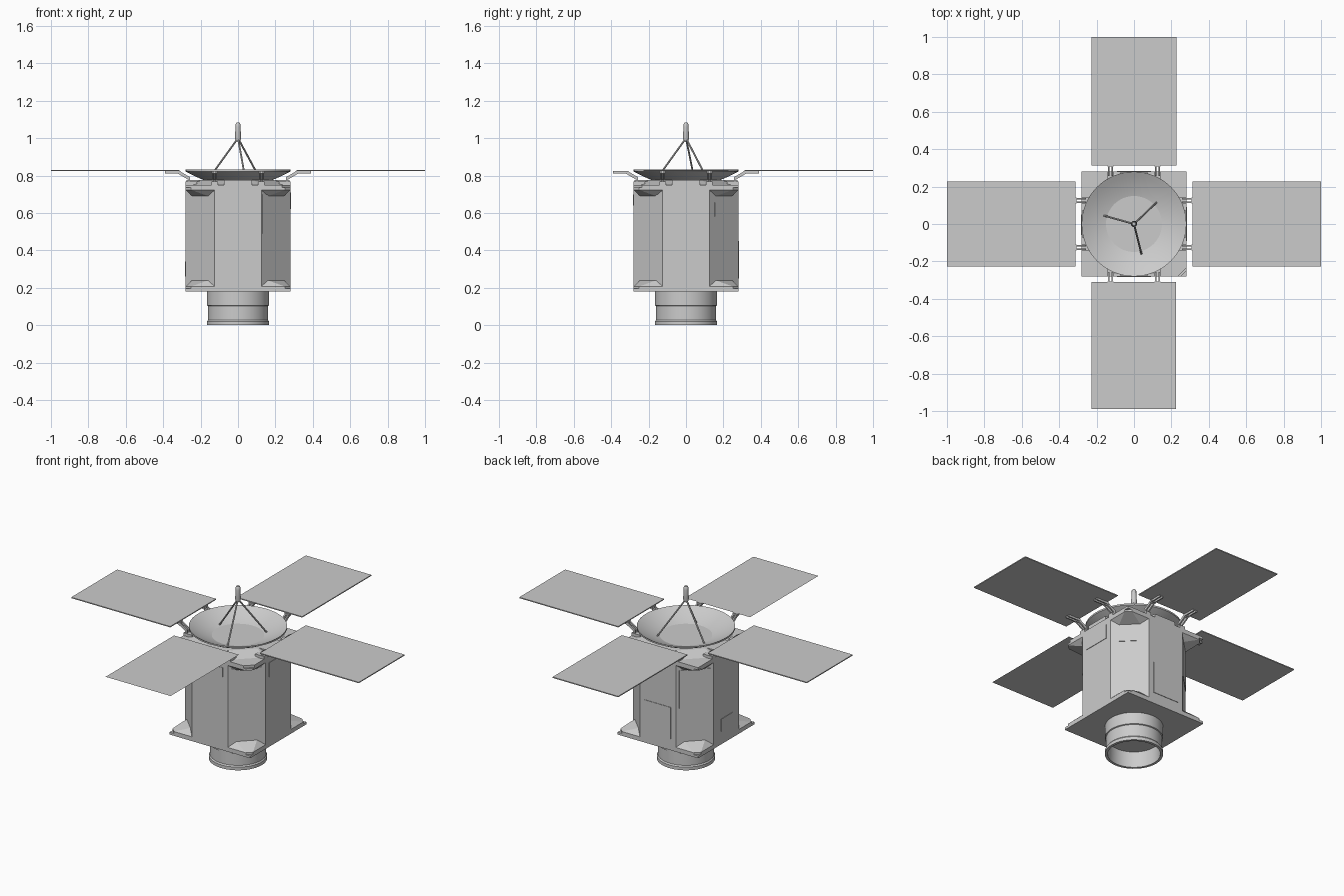
import bpy, bmesh, math
from mathutils import Matrix, Vector

if "Cube" in bpy.data.objects:
    bpy.data.objects.remove(bpy.data.objects["Cube"])

grey = bpy.data.materials.new("satin grey")
grey.use_nodes = True
tone = (0.6, 0.6, 0.6, 1)
grey.diffuse_color = tone
grey.node_tree.nodes["Principled BSDF"].inputs["Base Color"].default_value = tone

SIDES = ("front", "left", "back", "right")
TURN = [Matrix.Rotation(math.radians(90 * i), 4, "Z") for i in range(4)]


def finish(name, bm, turn=None, smooth=False):
    if turn:
        bm.transform(turn)
    bmesh.ops.recalc_face_normals(bm, faces=bm.faces)
    mesh = bpy.data.meshes.new(name)
    bm.to_mesh(mesh)
    bm.free()
    mesh.materials.append(grey)
    ob = bpy.data.objects.new(name, mesh)
    bpy.context.collection.objects.link(ob)
    if smooth:
        bpy.ops.object.select_all(action="DESELECT")
        ob.select_set(True)
        bpy.context.view_layer.objects.active = ob
        bpy.ops.object.shade_smooth_by_angle(angle=math.radians(35))
    return ob


def prism(name, outline, z0, z1):
    bm = bmesh.new()
    face = bm.faces.new([bm.verts.new((x, y, z0)) for x, y in outline])
    top = bmesh.ops.extrude_face_region(bm, geom=[face])["geom"]
    moved = [v for v in top if isinstance(v, bmesh.types.BMVert)]
    bmesh.ops.translate(bm, verts=moved, vec=(0, 0, z1 - z0))
    return finish(name, bm)


def hull(name, points, turn=None):
    bm = bmesh.new()
    for p in points:
        bm.verts.new(p)
    bmesh.ops.convex_hull(bm, input=bm.verts)
    return finish(name, bm, turn)


def box(name, x, y, z, turn=None):
    return hull(name, [(a, b, c) for a in x for b in y for c in z], turn)


def lathe(name, profile, steps=48, closed=False):
    bm = bmesh.new()
    verts = [bm.verts.new((r, 0, z)) for r, z in profile]
    edges = [bm.edges.new(p) for p in zip(verts, verts[1:])]
    if closed:
        edges.append(bm.edges.new((verts[-1], verts[0])))
    bmesh.ops.spin(bm, geom=verts + edges, axis=(0, 0, 1), cent=(0, 0, 0),
                   angle=math.tau, steps=steps)
    bmesh.ops.remove_doubles(bm, verts=bm.verts, dist=1e-5)
    return finish(name, bm, smooth=True)


def rod(name, start, end, radius, sides=8):
    a, b = Vector(start), Vector(end)
    bm = bmesh.new()
    bmesh.ops.create_cone(bm, cap_ends=True, segments=sides, radius1=radius,
                          radius2=radius, depth=(b - a).length)
    turn = Matrix.Translation((a + b) / 2) @ (b - a).to_track_quat("Z", "Y").to_matrix().to_4x4()
    return finish(name, bm, turn, smooth=True)


# Eight-sided body with square end plates
W, C = 0.28, 0.125
octagon = [(C, -W), (W, -C), (W, C), (C, W), (-C, W), (-W, C), (-W, -C), (-C, -W)]
prism("body", octagon, 0.195, 0.74)
prism("lower_plate", [(-W, -W), (W, -W), (W, W), (-W, W)], 0.18, 0.195)
prism("upper_plate", [(-W, -W), (W - 0.045, -W), (W, -W + 0.045), (W, W), (-W, W)], 0.735, 0.75)
hull("upper_shoulder", [(x * s, y * s, z) for x, y in octagon
                        for s, z in ((0.95, 0.75), (0.7, 0.775))])

# Corner gussets, sloping from the slanted faces to the plate corners
for i, turn in enumerate(TURN):
    for level, z, d in (("lower", 0.195, 1), ("upper", 0.735, -1)):
        pts = [(C, -W, z), (W, -C, z), (W, -W + 0.03, z), (W - 0.03, -W, z),
               (W, -W + 0.03, z + d * 0.012), (W - 0.03, -W, z + d * 0.012),
               (C, -W, z + d * 0.012), (W, -C, z + d * 0.012),
               (C + 0.035, -W + 0.035, z + d * 0.045), (W - 0.035, -C - 0.035, z + d * 0.045)]
        hull(f"{level}_gusset_{i + 1}", pts, turn)

# Thin access covers: face angle, distance, width range, height range
slant = (W + C) / math.sqrt(2)
covers = [(45, slant, (-0.105, 0.095), (0.49, 0.70)),
          (135, slant, (-0.07, 0.07), (0.58, 0.655)),
          (0, W, (-0.09, 0.09), (0.64, 0.70)),
          (90, W, (-0.09, 0.09), (0.62, 0.71)),
          (180, W, (-0.09, 0.09), (0.25, 0.45)),
          (225, slant, (-0.09, 0.09), (0.45, 0.69)),
          (270, W, (-0.05, 0.06), (0.26, 0.34)),
          (315, slant, (-0.085, 0.08), (0.61, 0.69))]
for i, (angle, dist, u, z) in enumerate(covers):
    box(f"access_cover_{i + 1}", u, (-dist - 0.003, -dist + 0.003), z,
        Matrix.Rotation(math.radians(angle), 4, "Z"))

# Hollow engine collar with a raised foot and band
lathe("engine_collar", [(0, 0.1), (0.148, 0.1), (0.15, 0), (0.166, 0), (0.166, 0.02),
                        (0.16, 0.028), (0.16, 0.103), (0.166, 0.106), (0.166, 0.185), (0, 0.185)])

# Dish shell
RIM, DEPTH = 0.28, 0.08
bowl = [(RIM * t / 10, 0.832 - DEPTH * (1 - (t / 10) ** 2)) for t in range(11)]
under = [(r, z - 0.01) for r, z in reversed(bowl)]
lathe("dish", bowl + under, steps=64)

# Feed horn on a tripod
for i, (x, y) in enumerate(((0.12, 0.115), (-0.16, 0.045), (0.04, -0.16))):
    rod(f"feed_strut_{i + 1}", (x, y, 0.778), (0, 0, 1.0), 0.005)
lathe("feed_horn", [(0, 0.98), (0.012, 0.985), (0.017, 1.0), (0.013, 1.06),
                    (0.013, 1.075), (0.008, 1.083), (0, 1.083)], steps=20)

# Four solar panels, each with two cranked hinge arms and a latch box
arm = [(-0.262, 0.75), (-0.262, 0.785), (-0.318, 0.818), (-0.385, 0.818)]
for i, (side, turn) in enumerate(zip(SIDES, TURN)):
    if side == "front":
        bm = bmesh.new()
        bm.faces.new([bm.verts.new((x, y, 0.828)) for x, y in
                      ((-0.228, -0.99), (0.224, -0.99), (0.224, -0.31), (-0.228, -0.31))])
        finish("front_solar_panel", bm)
    else:
        box(f"{side}_solar_panel", (-0.228, 0.228), (-1, -0.312), (0.825, 0.831), turn)
    box(f"{side}_latch_box", (-0.075, 0.075), (-0.275, -0.2), (0.75, 0.775), turn)
    for s in (-1, 1):
        x = s * 0.125
        tag = f"{side}_hinge_{'a' if s < 0 else 'b'}"
        box(tag + "_foot", (x - 0.018, x + 0.018), (-0.28, -0.22), (0.745, 0.768), turn)
        for dx in (-0.01, 0.01):
            for k, (p, q) in enumerate(zip(arm, arm[1:])):
                h = 0.006
                hull(f"{tag}_arm_{k + 1}",
                     [(x + dx + e, y + f, z + g) for y, z in (p, q)
                      for e in (-0.004, 0.004) for f in (-h, h) for g in (-h, h)], turn)
        box(tag + "_pin", (x - 0.016, x + 0.016), (-0.325, -0.308), (0.81, 0.825), turn)
